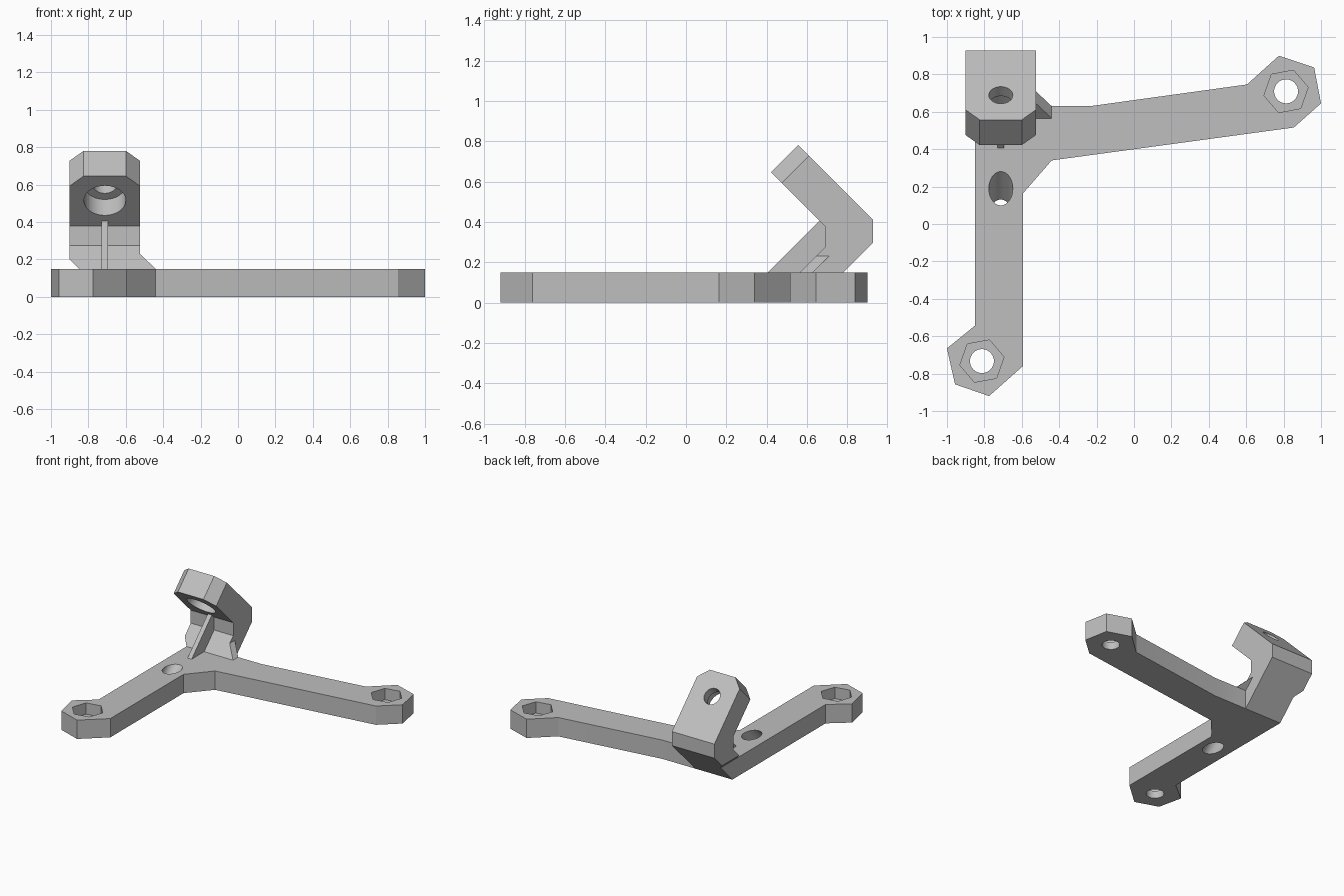
import bpy, bmesh, math
from mathutils import Vector, Matrix

if "Cube" in bpy.data.objects:
    bpy.data.objects.remove(bpy.data.objects["Cube"], do_unlink=True)

grey = bpy.data.materials.new("light grey plastic")
grey.use_nodes = True
colour = (0.52, 0.52, 0.52, 1)
grey.diffuse_color = colour
grey.node_tree.nodes["Principled BSDF"].inputs["Base Color"].default_value = colour

THICK = 0.15
MID = -0.712                                  # centre line of the bracket
TILT = Vector((0, 1, 1)).normalized()         # axis of the slanted hole


def finish(name, bm):
    bmesh.ops.recalc_face_normals(bm, faces=bm.faces)
    mesh = bpy.data.meshes.new(name)
    bm.to_mesh(mesh)
    bm.free()
    mesh.materials.append(grey)
    obj = bpy.data.objects.new(name, mesh)
    bpy.context.collection.objects.link(obj)
    return obj


def prism_mesh(points, axis, low, high):
    """Extrude a 2D outline along x, y or z."""
    place = {"x": lambda a, b, t: (t, a, b),
             "y": lambda a, b, t: (a, t, b),
             "z": lambda a, b, t: (a, b, t)}[axis]
    bm = bmesh.new()
    face = bm.faces.new([bm.verts.new(place(a, b, low)) for a, b in points])
    top = bmesh.ops.extrude_face_region(bm, geom=[face])["geom"]
    bmesh.ops.translate(bm, verts=[v for v in top if isinstance(v, bmesh.types.BMVert)],
                        vec=Vector(place(0, 0, high - low)))
    return bm


def prism(name, points, axis, low, high):
    return finish(name, prism_mesh(points, axis, low, high))


def rod(name, start, end, radius, sides=48, spin=0):
    """Cylinder or hexagonal rod between two points."""
    start, end = Vector(start), Vector(end)
    way = end - start
    matrix = (Matrix.Translation((start + end) / 2)
              @ way.to_track_quat("Z", "Y").to_matrix().to_4x4()
              @ Matrix.Rotation(spin, 4, "Z"))
    bm = bmesh.new()
    bmesh.ops.create_cone(bm, cap_ends=True, segments=sides, radius1=radius,
                          radius2=radius, depth=way.length, matrix=matrix)
    return finish(name, bm)


def cut(target, cutter):
    mod = target.modifiers.new("cut", "BOOLEAN")
    mod.operation = "DIFFERENCE"
    mod.solver = "EXACT"
    mod.object = cutter
    bpy.context.view_layer.update()
    with bpy.context.temp_override(object=target, active_object=target):
        bpy.ops.object.modifier_apply(modifier=mod.name)
    bpy.data.objects.remove(cutter, do_unlink=True)


def slanted_hole():
    origin = Vector((MID, 0.04, 0))
    return rod("hole_cutter", origin - TILT * 0.3, origin + TILT * 1.3, 0.064)


# Flat base with two arms
feet = [(-0.813, -0.733), (0.813, 0.709)]
outline = [(-1.0, -0.665), (-0.957, -0.857), (-0.775, -0.92), (-0.594, -0.76),
           (-0.594, 0.163), (-0.44, 0.34), (0.855, 0.516), (1.0, 0.645),
           (0.963, 0.837), (0.775, 0.9), (0.604, 0.746), (-0.235, 0.63),
           (-0.44, 0.63), (-0.85, 0.63), (-0.85, -0.543)]
base = prism("base_arms", outline, "z", 0, THICK)

# Screw holes with hexagonal nut pockets
for x, y in feet:
    cut(base, rod("screw_cutter", (x, y, -0.1), (x, y, 0.3), 0.064))
    cut(base, rod("nut_cutter", (x, y, 0.06), (x, y, 0.3), 0.12, 6, math.radians(100.5)))
cut(base, slanted_hole())

# Bent bracket, its end corners trimmed
profile = [(0.63, 0), (0.928, 0.298), (0.928, 0.41), (0.557, 0.781),
           (0.422, 0.646), (0.69, 0.378), (0.69, 0.275), (0.415, 0)]
bm = prism_mesh(profile, "x", -0.9, -0.525)
tip = Vector((0, -1, 1)).normalized()
for side, x in ((-1, -0.825), (1, -0.6)):
    result = bmesh.ops.bisect_plane(bm, geom=bm.verts[:] + bm.edges[:] + bm.faces[:],
                                    plane_co=(x, 0.557, 0.781),
                                    plane_no=Vector((side, 0, 0)) + tip, clear_outer=True)
    rim = [e for e in result["geom_cut"] if isinstance(e, bmesh.types.BMEdge)]
    bmesh.ops.holes_fill(bm, edges=rim)
bracket = finish("bent_bracket", bm)

# Lower left of the bracket tapers in to the base width
cut(bracket, prism("taper_cutter", [(-0.85, -0.1), (-0.85, THICK), (-1.0, 0.3), (-1.0, -0.1)],
                   "y", 0, 1.2))

# Slanted hole with a wide counterbore on the inner side
mouth = Vector((MID, 0.553, 0.515))
cut(bracket, rod("counterbore_cutter", mouth - TILT * 0.15, mouth + TILT * 0.12, 0.112))
cut(bracket, slanted_hole())

# Thin rib in the inner corner
rib = prism("inner_rib", [(0.357, 0.1), (0.662, 0.405), (0.72, 0.405), (0.72, 0.275), (0.545, 0.1)],
            "x", MID - 0.018, MID + 0.018)

# Sloped gusset beside the bracket, sheared to follow its lean
bm = prism_mesh([(-0.6, 0.1), (-0.44, 0.1), (-0.44, THICK), (-0.525, 0.23), (-0.6, 0.23)],
                "y", 0.415, 0.48)
for v in bm.verts:
    v.co.y += v.co.z
gusset = finish("side_gusset", bm)

# Smooth hole walls, sharp edges elsewhere
for obj in (base, bracket, rib, gusset):
    bpy.ops.object.select_all(action="DESELECT")
    obj.select_set(True)
    bpy.context.view_layer.objects.active = obj
    bpy.ops.object.shade_smooth_by_angle(angle=math.radians(25))
